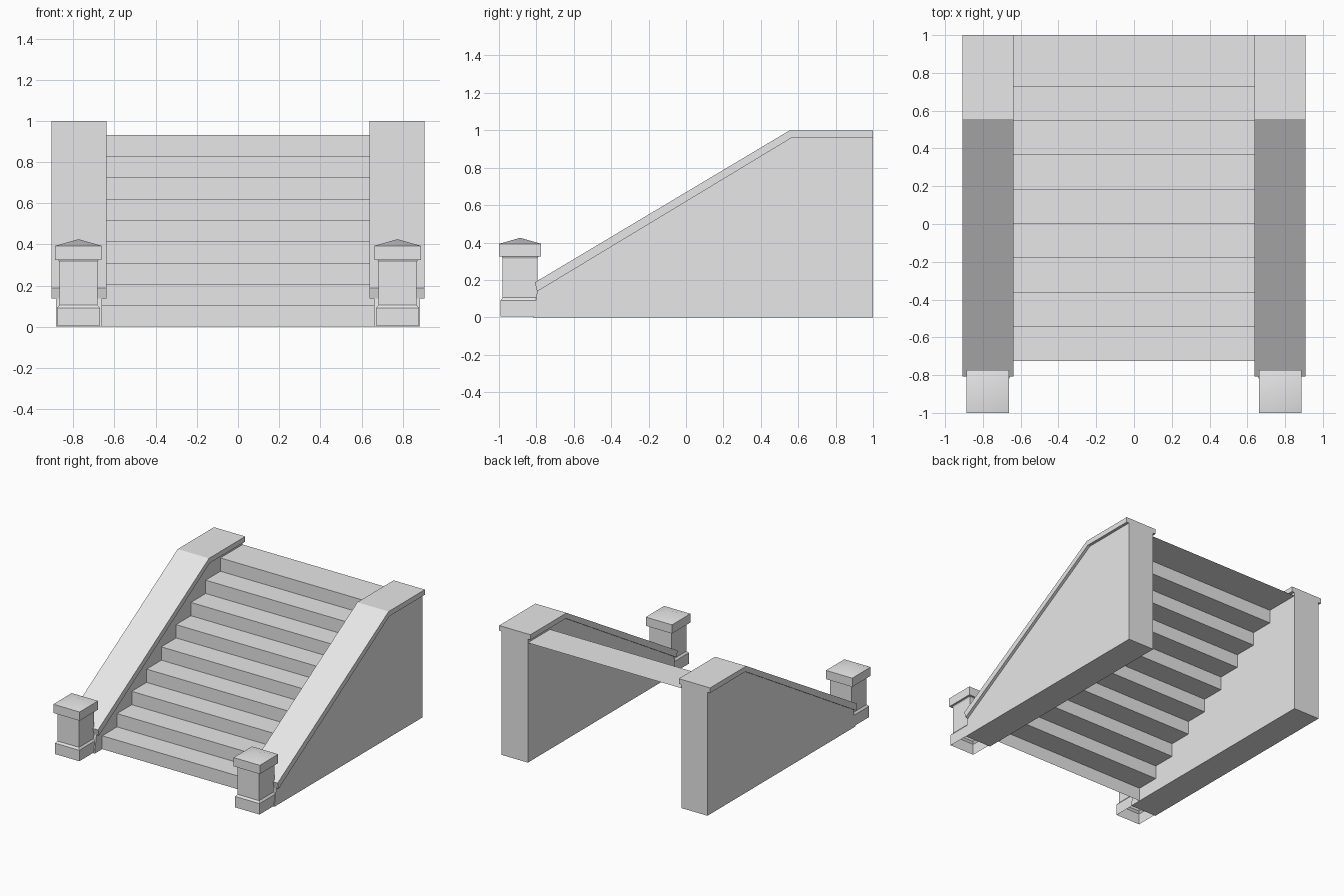
import bpy, bmesh

cube = bpy.data.objects.get("Cube")
if cube:
    bpy.data.objects.remove(cube, do_unlink=True)

stone = bpy.data.materials.new("grey_stone")
stone.use_nodes = True
GREY = (0.8, 0.8, 0.8, 1)
stone.diffuse_color = GREY
stone.node_tree.nodes["Principled BSDF"].inputs["Base Color"].default_value = GREY


def finish(bm, name):
    mesh = bpy.data.meshes.new(name)
    bm.to_mesh(mesh)
    bm.free()
    mesh.materials.append(stone)
    obj = bpy.data.objects.new(name, mesh)
    bpy.context.collection.objects.link(obj)
    return obj


def extrude_profile(name, profile, x0, x1, solid=True):
    """Sweep a (y, z) profile along x; an open profile gives a thin sheet."""
    bm = bmesh.new()
    a = [bm.verts.new((x0, y, z)) for y, z in profile]
    b = [bm.verts.new((x1, y, z)) for y, z in profile]
    n = len(profile)
    for i in range(n if solid else n - 1):
        j = (i + 1) % n
        bm.faces.new((a[i], b[i], b[j], a[j]))
    if solid:
        bm.faces.new(a)
        bm.faces.new(b[::-1])
        bmesh.ops.recalc_face_normals(bm, faces=bm.faces)
    return finish(bm, name)


def newel_post(name, cx, cy, rings, peak):
    """Stack square rings (half width, z), open below, with a low pyramid top."""
    bm = bmesh.new()
    loops = [[bm.verts.new((cx + sx * h, cy + sy * h, z))
              for sx, sy in ((-1, -1), (1, -1), (1, 1), (-1, 1))]
             for h, z in rings]
    for low, high in zip(loops, loops[1:]):
        for i in range(4):
            j = (i + 1) % 4
            bm.faces.new((low[i], low[j], high[j], high[i]))
    tip = bm.verts.new((cx, cy, peak))
    top = loops[-1]
    for i in range(4):
        face = bm.faces.new((top[i], top[(i + 1) % 4], tip))
        face.smooth = True
    return finish(bm, name)


# Flight of steps: a thin folded sheet, open underneath
STEPS, RISE, RUN, FRONT = 9, 0.1035, 0.1815, -0.725
steps = []
for i in range(STEPS):
    y = FRONT + i * RUN
    steps += [(y, i * RISE), (y, (i + 1) * RISE)]
steps.append((1.0, STEPS * RISE))
extrude_profile("steps", steps, -0.66, 0.66, solid=False)

# Side walls, sloping copings and newel posts
wall = [(-0.817, 0), (1, 0), (1, 0.96), (0.565, 0.96), (-0.796, 0.138)]
coping = [(-0.796, 0.138), (0.565, 0.96), (1, 0.96),
          (1, 1), (0.555, 1), (-0.808, 0.187)]
post = [(0.105, 0.005), (0.105, 0.09), (0.093, 0.105), (0.093, 0.315),
        (0.098, 0.325), (0.113, 0.325), (0.113, 0.393)]
for side, s in (("left", 1), ("right", -1)):
    extrude_profile(side + "_wall", wall, *sorted((s * 0.66, s * 0.885)))
    extrude_profile(side + "_coping", coping, *sorted((s * 0.638, s * 0.907)))
    newel_post(side + "_newel_post", s * 0.775, -0.887, post, 0.425)
